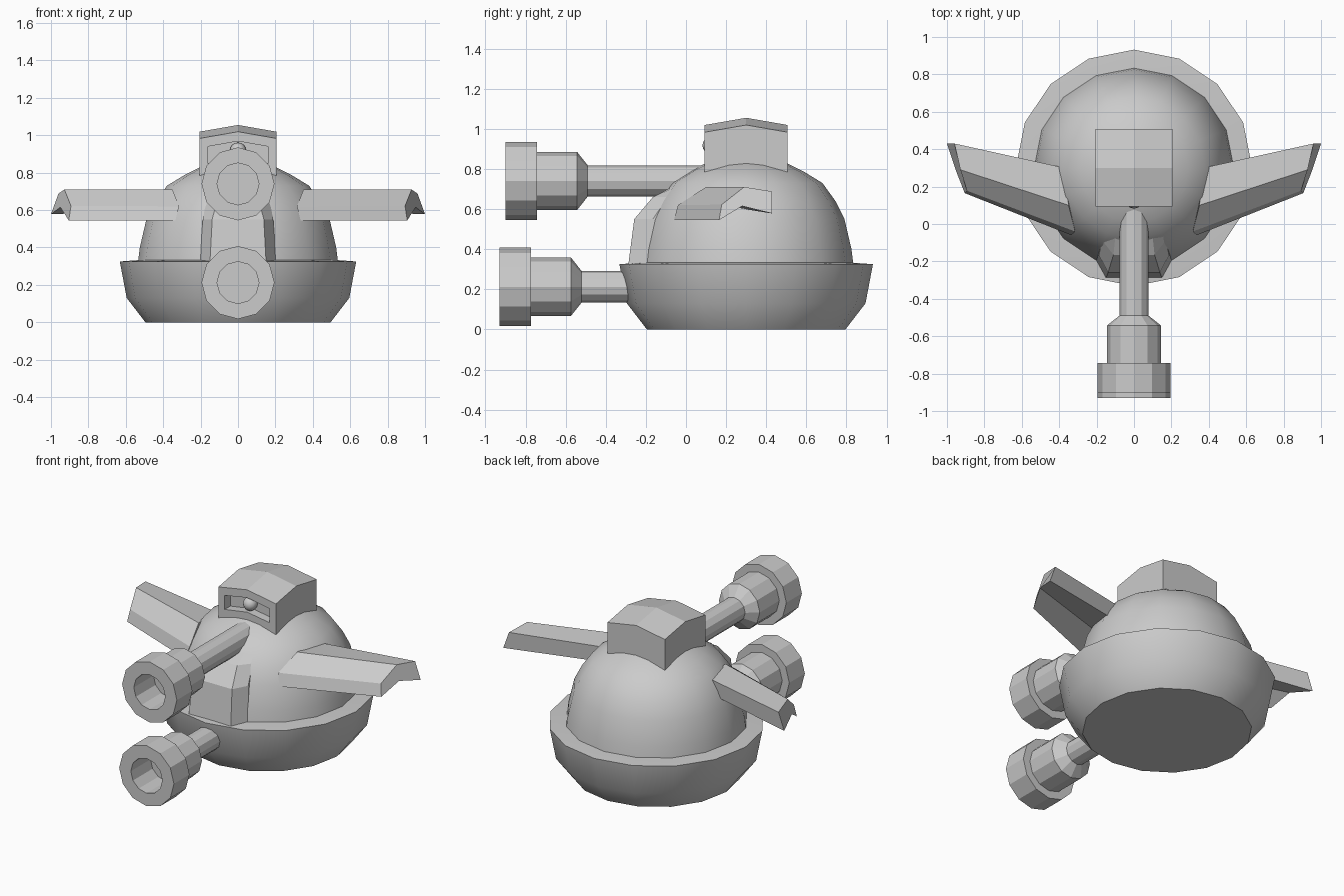
import bpy, bmesh
from math import sin, cos, pi, radians
from mathutils import Matrix, Vector

if "Cube" in bpy.data.objects:
    bpy.data.objects.remove(bpy.data.objects["Cube"])


def finish(bm, name, smooth=None):
    bmesh.ops.recalc_face_normals(bm, faces=bm.faces)
    me = bpy.data.meshes.new(name)
    bm.to_mesh(me)
    bm.free()
    ob = bpy.data.objects.new(name, me)
    bpy.context.collection.objects.link(ob)
    if smooth:
        bpy.ops.object.select_all(action='DESELECT')
        ob.select_set(True)
        bpy.context.view_layer.objects.active = ob
        bpy.ops.object.shade_smooth_by_angle(angle=radians(smooth))
    return ob


def loft(rings, name, smooth=None):
    """Skin closed rings of equal point count and cap both ends."""
    bm = bmesh.new()
    vs = [[bm.verts.new(p) for p in r] for r in rings]
    n = len(vs[0])
    for a, b in zip(vs, vs[1:]):
        for i in range(n):
            j = (i + 1) % n
            bm.faces.new((a[i], a[j], b[j], b[i]))
    bm.faces.new(vs[0])
    bm.faces.new(vs[-1])
    return finish(bm, name, smooth)


def upright(profile, n, cy):
    return [[(r * sin(2 * pi * i / n), cy + r * cos(2 * pi * i / n), z)
             for i in range(n)] for r, z in profile]


def forward(profile, n, cz):
    return [[(r * sin(2 * pi * i / n), y, cz + r * cos(2 * pi * i / n))
             for i in range(n)] for r, y in profile]


# Flared base tub and domed body
CY = 0.3
loft(upright([(.495, 0), (.595, .13), (.632, .325), (.50, .335)], 16, CY), "base", 29)
loft(upright([(.535, .32), (.525, .40), (.49, .55), (.445, .64), (.38, .73),
              (.29, .785), (.20, .83), (.08, .855)], 16, CY), "dome_body", 29)

# Raised plate on the front of the dome
rows = [(.32, .205, -.19, .15, -.288), (.55, .188, -.165, .138, -.258),
        (.66, .168, -.09, .11, -.165), (.71, .165, -.05, .10, -.07)]
loft([[(-xo, .08, z), (-xo, yo, z), (-xf, yf, z), (xf, yf, z), (xo, yo, z), (xo, .08, z)]
      for z, xo, yo, xf, yf in rows], "front_plate")

# Upper and lower cannons with hollow muzzles
for name, cz, y0, end in (("upper_cannon", .74, -.90, .20), ("lower_cannon", .2125, -.93, -.2)):
    prof = [(.078, end), (.078, y0 + .41), (.145, y0 + .357), (.145, y0 + .158),
            (.195, y0 + .158), (.195, y0), (.112, y0), (.112, y0 + .2)]
    loft(forward(prof, 12, cz), name)

# Head with a peaked roof
bm = bmesh.new()
bmesh.ops.create_grid(bm, x_segments=2, y_segments=2, size=1)
for v in bm.verts:
    gx, gy = v.co.x, v.co.y
    v.co = Vector((gx * .205, CY + gy * .207, 1.055 - .036 * (abs(gx) + abs(gy))))
rim = [e for e in bm.edges if e.is_boundary]
ext = bmesh.ops.extrude_edge_only(bm, edges=rim)
low = [g for g in ext["geom"] if isinstance(g, bmesh.types.BMVert)]
for v in low:
    v.co.z = .74
bmesh.ops.contextual_create(bm, geom=[e for e in bm.edges if e.is_boundary])
head = finish(bm, "head")

# Eye slot cut into the head, following the roof line
slot = [(-.16, .85), (0, .875), (.16, .85), (.16, .94), (0, .968), (-.16, .94)]
cutter = loft([[(x, y, z) for x, z in slot] for y in (.0, .15)], "slot_cutter")
cutter.hide_render = True
cutter.hide_viewport = True
mod = head.modifiers.new("slot", 'BOOLEAN')
mod.operation = 'DIFFERENCE'
mod.solver = 'EXACT'
mod.object = cutter

# Round eye in the slot
bm = bmesh.new()
bmesh.ops.create_uvsphere(bm, u_segments=12, v_segments=8, radius=.043,
                          matrix=Matrix.Translation((0, .125, .918)))
finish(bm, "eye", 50)

# Swept fins: front lip, sloped top, rear edge and hollowed underside
root = [(.335, -.06, .545), (.315, -.04, .62), (.35, .10, .71),
        (.37, .30, .70), (.37, .29, .60), (.35, .08, .63)]
tip = [(.905, .165, .545), (.893, .178, .622), (.928, .29, .71),
       (.96, .43, .688), (1.0, .43, .578), (.95, .28, .615)]
for side, name in ((1, "right_fin"), (-1, "left_fin")):
    loft([[(side * x, y, z) for x, y, z in r] for r in (root, tip)], name)
